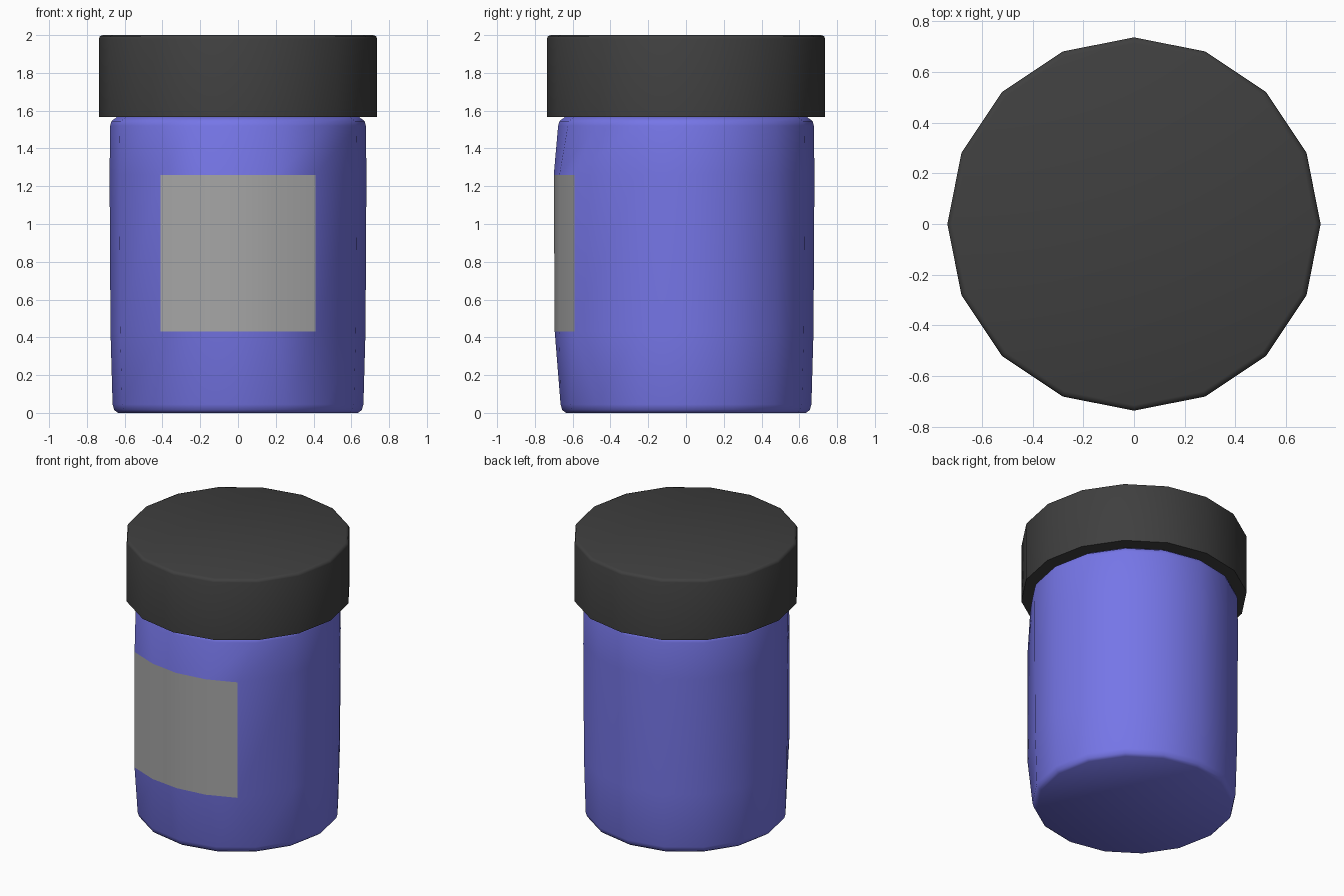
import bpy, math

if "Cube" in bpy.data.objects:
    bpy.data.objects.remove(bpy.data.objects["Cube"])

SIDES = 16
FRONT = 12  # index of the vertex facing -y


def material(name, rgb):
    mat = bpy.data.materials.new(name)
    mat.diffuse_color = (*rgb, 1)
    mat.use_nodes = True
    mat.node_tree.nodes["Principled BSDF"].inputs["Base Color"].default_value = mat.diffuse_color
    return mat


def ring(radius, z):
    steps = [2 * math.pi * i / SIDES for i in range(SIDES)]
    return [(radius * math.cos(a), radius * math.sin(a), z) for a in steps]


def label_ring(radius, z, bulge):
    # front vertices are pulled out into the shallow label curve
    pts = ring(radius, z)
    for k, (x, y) in enumerate([(-0.41, -0.59), (-0.21, -0.67), (0, -bulge),
                                (0.21, -0.67), (0.41, -0.59)]):
        pts[FRONT - 2 + k] = (x, y, z)
    return pts


def add_mesh(name, verts, faces, mat):
    mesh = bpy.data.meshes.new(name)
    mesh.from_pydata(verts, [], faces)
    mesh.materials.append(mat)
    obj = bpy.data.objects.new(name, mesh)
    bpy.context.collection.objects.link(obj)
    bpy.ops.object.select_all(action='DESELECT')
    obj.select_set(True)
    bpy.context.view_layer.objects.active = obj
    bpy.ops.object.shade_smooth_by_angle(angle=math.radians(50))
    return obj


def loft(name, rings, mat, skip=()):
    faces = [list(range(SIDES))[::-1]]
    for r in range(len(rings) - 1):
        for i in range(SIDES):
            if (r, i) not in skip:
                j, a, b = (i + 1) % SIDES, r * SIDES, (r + 1) * SIDES
                faces.append([a + i, a + j, b + j, b + i])
    top = (len(rings) - 1) * SIDES
    faces.append(list(range(top, top + SIDES)))
    return add_mesh(name, [v for r in rings for v in r], faces, mat)


blue = material("jar_blue", (0.18, 0.18, 0.8))
dark = material("lid_dark", (0.05, 0.05, 0.05))
grey = material("label_grey", (0.38, 0.38, 0.38))

# jar body, with an opening left for the label
low = label_ring(0.675, 0.43, 0.695)
high = label_ring(0.68, 1.26, 0.70)
body_rings = [ring(0.635, 0.0), ring(0.655, 0.015), ring(0.664, 0.045), low, high,
              ring(0.677, 1.52), ring(0.67, 1.545), ring(0.64, 1.567)]
cols = range(FRONT - 2, FRONT + 2)
loft("jar_body", body_rings, blue, {(3, i) for i in cols})

# label panel filling that opening
span = slice(FRONT - 2, FRONT + 3)
add_mesh("label", low[span] + high[span],
         [[i, i + 1, i + 6, i + 5] for i in range(4)], grey)

# lid with a slightly rounded top edge
loft("lid", [ring(0.737, 1.567), ring(0.737, 1.98), ring(0.731, 1.994),
             ring(0.715, 2.0)], dark)
